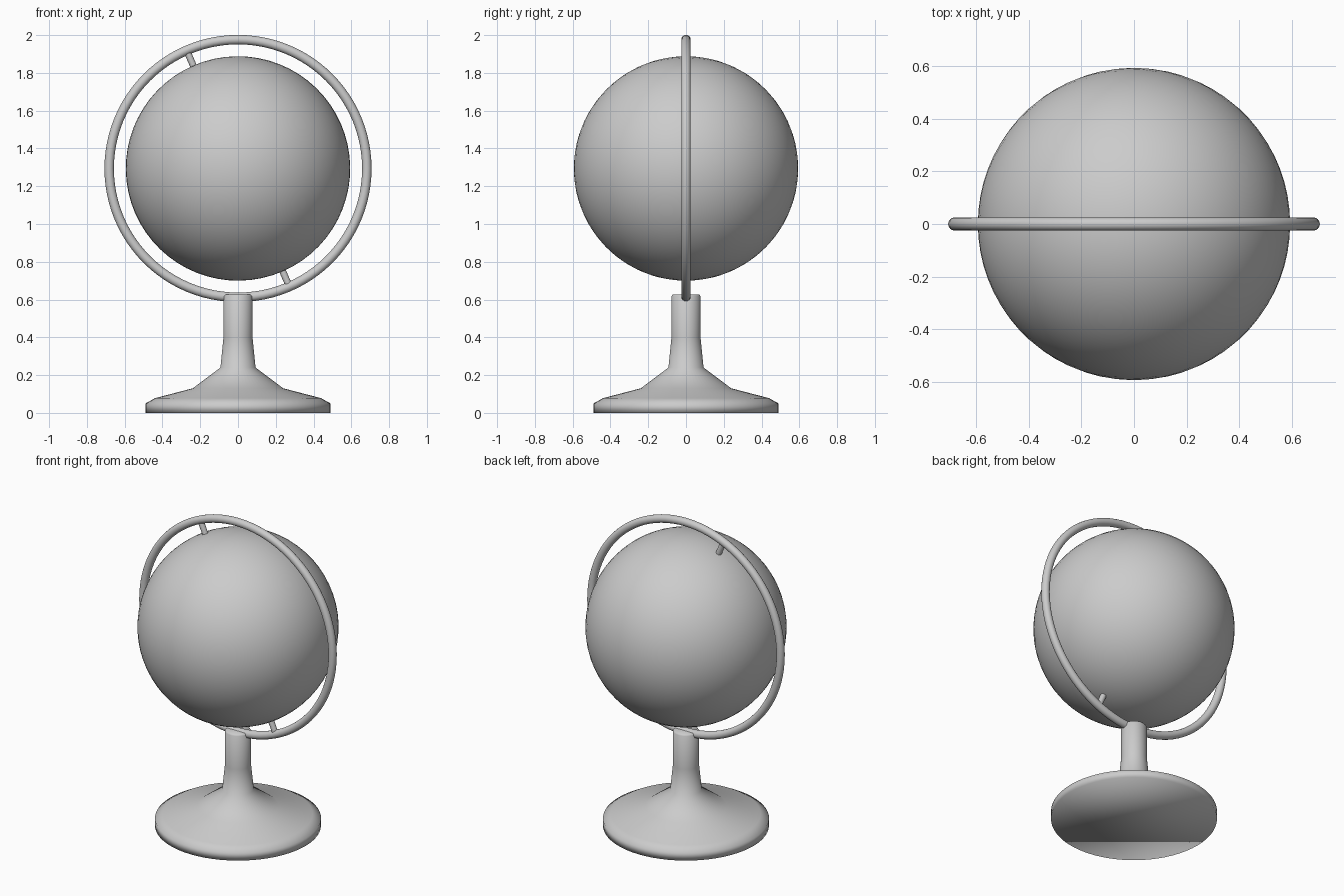
import bpy, bmesh, math
from mathutils import Vector

cube = bpy.data.objects.get("Cube")
if cube:
    bpy.data.objects.remove(cube, do_unlink=True)

grey = bpy.data.materials.new("plain grey")
grey.use_nodes = True
colour = (0.6, 0.6, 0.6, 1)
grey.diffuse_color = colour
grey.node_tree.nodes["Principled BSDF"].inputs["Base Color"].default_value = colour

CENTRE = Vector((0, 0, 1.294))
BALL_RADIUS = 0.594
RING_RADIUS = 0.682
TILT = math.radians(-23.5)


def finish(name, smooth_all=True):
    obj = bpy.context.object
    obj.name = obj.data.name = name
    obj.data.materials.append(grey)
    if smooth_all:
        bpy.ops.object.shade_smooth()
    else:
        bpy.ops.object.shade_smooth_by_angle(angle=math.radians(40))
    return obj


# Globe ball, its poles on the tilted axis
bpy.ops.mesh.primitive_uv_sphere_add(segments=64, ring_count=32, radius=BALL_RADIUS,
                                     location=CENTRE, rotation=(0, TILT, 0))
finish("globe_ball")

# Upright ring around the ball
bpy.ops.mesh.primitive_torus_add(major_radius=RING_RADIUS, minor_radius=0.025,
                                 major_segments=96, minor_segments=16,
                                 location=CENTRE, rotation=(math.pi / 2, 0, 0))
finish("support_ring")

# Axis pins joining the ball to the ring at both poles
axis = Vector((math.sin(TILT), 0, math.cos(TILT)))
for name, side in (("upper_axis_pin", 1), ("lower_axis_pin", -1)):
    middle = CENTRE + axis * side * (BALL_RADIUS + RING_RADIUS) / 2
    bpy.ops.mesh.primitive_cylinder_add(vertices=16, radius=0.018, depth=0.11,
                                        location=middle, rotation=(0, TILT, 0))
    finish(name, smooth_all=False)

# Turned stand: flared foot rising into a slim neck
profile = [(0.49, 0), (0.49, 0.05), (0.44, 0.078), (0.24, 0.13),
           (0.093, 0.24), (0.077, 0.4), (0.077, 0.618), (0.07, 0.627)]
SIDES = 64
bm = bmesh.new()
rings = []
for radius, z in profile:
    angles = [math.tau * i / SIDES for i in range(SIDES)]
    rings.append([bm.verts.new((radius * math.cos(a), radius * math.sin(a), z))
                  for a in angles])
for low, high in zip(rings, rings[1:]):
    for i in range(SIDES):
        j = (i + 1) % SIDES
        bm.faces.new((low[i], low[j], high[j], high[i]))
bm.faces.new(rings[0][::-1])
bm.faces.new(rings[-1])
mesh = bpy.data.meshes.new("stand")
bm.to_mesh(mesh)
bm.free()
stand = bpy.data.objects.new("stand", mesh)
bpy.context.collection.objects.link(stand)
bpy.ops.object.select_all(action="DESELECT")
stand.select_set(True)
bpy.context.view_layer.objects.active = stand
finish("stand")
